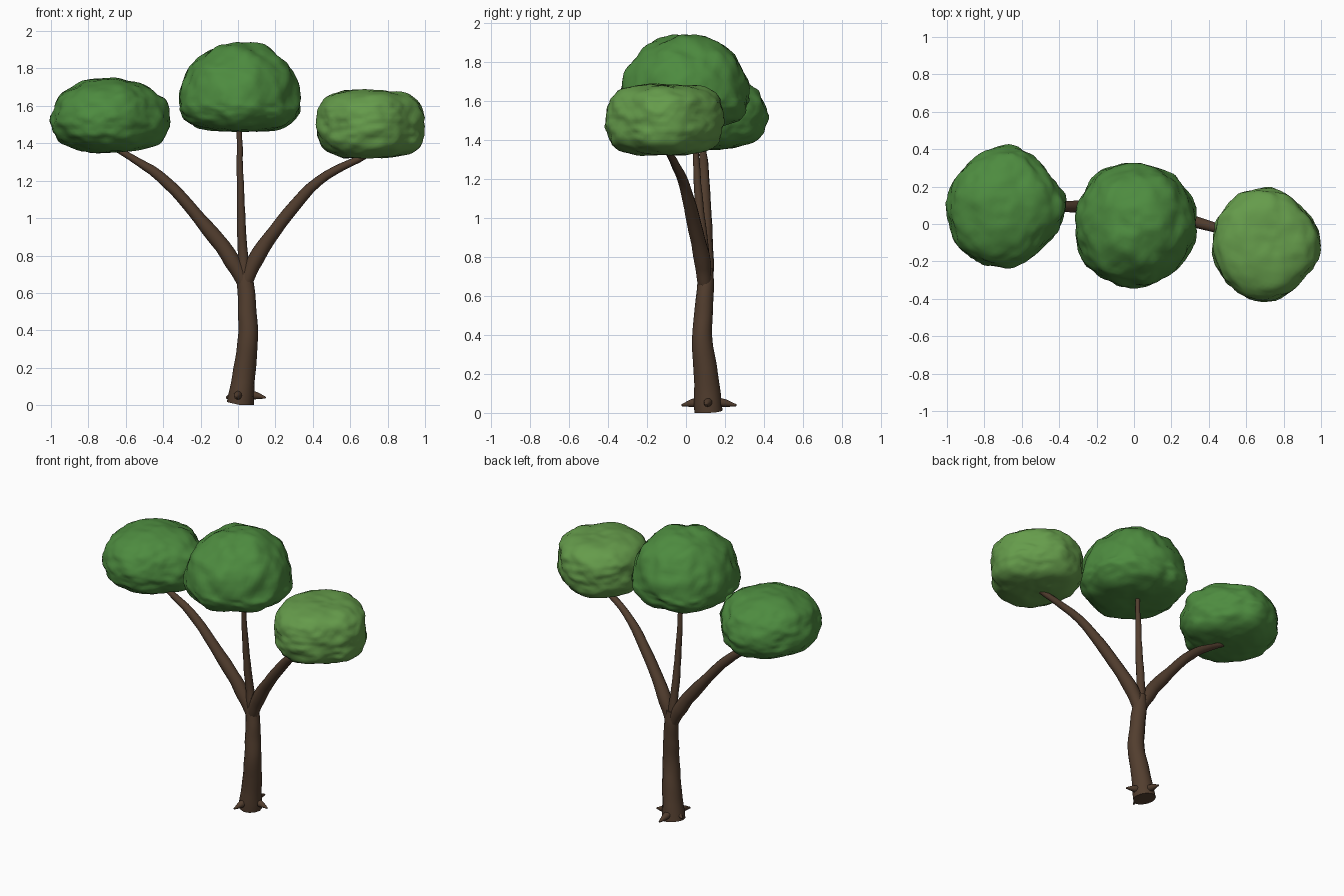
import bpy, bmesh, math
from mathutils import Vector, noise

if "Cube" in bpy.data.objects:
    bpy.data.objects.remove(bpy.data.objects["Cube"])


def material(name, color):
    m = bpy.data.materials.new(name)
    m.diffuse_color = (*color, 1)
    m.use_nodes = True
    m.node_tree.nodes["Principled BSDF"].inputs["Base Color"].default_value = m.diffuse_color
    return m


bark = material("bark", (0.085, 0.048, 0.028))
leaf = material("leaf", (0.075, 0.26, 0.05))
light_leaf = material("light_leaf", (0.13, 0.33, 0.07))


def limb(name, points):
    """Tapered tube through (x, y, z, radius) points."""
    cu = bpy.data.curves.new(name, 'CURVE')
    cu.dimensions = '3D'
    cu.bevel_depth = 1.0
    cu.bevel_resolution = 4
    cu.resolution_u = 6
    cu.use_fill_caps = True
    sp = cu.splines.new('BEZIER')
    sp.bezier_points.add(len(points) - 1)
    for bp, (x, y, z, r) in zip(sp.bezier_points, points):
        bp.co = (x, y, z)
        bp.radius = r
        bp.handle_left_type = bp.handle_right_type = 'AUTO'
    ob = bpy.data.objects.new(name, cu)
    bpy.context.collection.objects.link(ob)
    bpy.ops.object.select_all(action='DESELECT')
    ob.select_set(True)
    bpy.context.view_layer.objects.active = ob
    bpy.ops.object.convert(target='MESH')
    ob = bpy.context.object
    # gentle bark unevenness
    for v in ob.data.vertices:
        v.co += noise.noise_vector(v.co * 9) * 0.005
        v.co.z = max(v.co.z, 0)
    ob.data.materials.clear()
    ob.data.materials.append(bark)
    bpy.ops.object.shade_smooth_by_angle(angle=math.radians(50))


def canopy(name, center, plan, up, down, p_up, p_down, mat, seed):
    """Lumpy rounded mass: plan radii every 45 degrees, superellipse side profile."""
    bm = bmesh.new()
    bmesh.ops.create_icosphere(bm, subdivisions=5, radius=1)
    for v in bm.verts:
        d = v.co.normalized()
        h = math.hypot(d.x, d.y)
        a = (math.atan2(d.y, d.x) / math.tau * 8) % 8
        i = int(a) % 8
        t = a - int(a)
        t = t * t * (3 - 2 * t)
        r = plan[i] * (1 - t) + plan[(i + 1) % 8] * t
        w = min(1, h * 2)
        r = r * w + sum(plan) / 8 * (1 - w)
        p = p_up if d.z > 0 else p_down
        s = (h ** p + abs(d.z) ** p) ** (-1 / p)
        s *= 1 + 0.055 * noise.noise(d * 2.6 + Vector((seed, 0, 0))) \
               + 0.03 * noise.noise(d * 6 + Vector((0, seed, 0)))
        v.co = Vector((d.x * s * r, d.y * s * r,
                       d.z * s * (up if d.z > 0 else down))) + Vector(center)
    for f in bm.faces:
        f.smooth = True
    me = bpy.data.meshes.new(name)
    bm.to_mesh(me)
    bm.free()
    me.materials.append(mat)
    bpy.context.collection.objects.link(bpy.data.objects.new(name, me))


# Trunk, slightly bowed
limb("trunk", [(0.012, 0.115, 0.008, 0.073), (0.03, 0.105, 0.15, 0.062),
               (0.053, 0.085, 0.38, 0.053), (0.05, 0.09, 0.52, 0.048),
               (0.038, 0.102, 0.66, 0.044), (0.034, 0.102, 0.74, 0.036)])

# Three branches
limb("left_branch", [(0.04, 0.10, 0.64, 0.036), (-0.03, 0.10, 0.77, 0.044),
                     (-0.2, 0.095, 0.99, 0.036), (-0.42, 0.09, 1.225, 0.027),
                     (-0.66, 0.09, 1.375, 0.016)])
limb("right_branch", [(0.035, 0.10, 0.64, 0.036), (0.09, 0.085, 0.77, 0.044),
                      (0.23, 0.04, 0.975, 0.036), (0.43, -0.02, 1.195, 0.027),
                      (0.69, -0.09, 1.34, 0.016)])
limb("middle_branch", [(0.035, 0.10, 0.68, 0.034), (0.024, 0.09, 0.85, 0.027),
                       (0.015, 0.065, 1.1, 0.021), (0.006, 0.04, 1.52, 0.013)])

# Small pointed roots
for name, (x, y) in {"right_root": (0.15, 0.105), "front_root": (-0.015, -0.025),
                     "back_root": (0.02, 0.26), "left_root": (-0.065, 0.13)}.items():
    bx, by = 0.015, 0.115
    limb(name, [(bx, by, 0.06, 0.03),
                (bx + (x - bx) * 0.6, by + (y - by) * 0.6, 0.05, 0.02),
                (x, y, 0.038, 0.005)])

# Foliage masses
canopy("left_canopy", (-0.68, 0.09, 1.53),
       [0.31, 0.29, 0.325, 0.31, 0.315, 0.325, 0.325, 0.285],
       0.215, 0.18, 2.2, 2.7, leaf, 3.1)
canopy("middle_canopy", (0.012, 0.0, 1.62),
       [0.32, 0.325, 0.325, 0.335, 0.32, 0.34, 0.335, 0.32],
       0.32, 0.16, 2.1, 2.9, leaf, 7.7)
canopy("right_canopy", (0.71, -0.105, 1.5),
       [0.285, 0.265, 0.295, 0.295, 0.285, 0.295, 0.305, 0.27],
       0.185, 0.18, 3.2, 3.2, light_leaf, 12.4)
